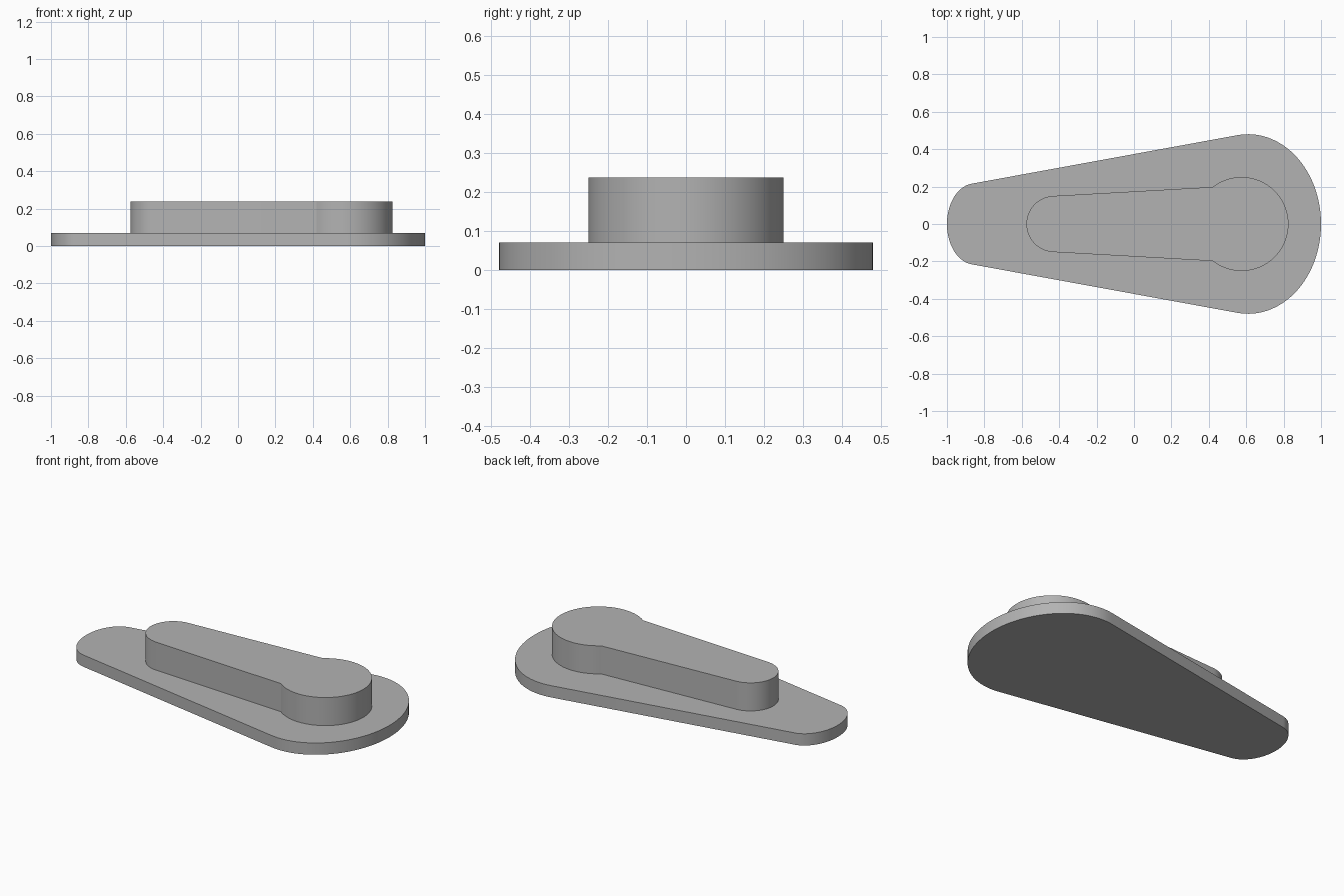
import bpy
import bmesh
from math import cos, sin, radians

if "Cube" in bpy.data.objects:
    bpy.data.objects.remove(bpy.data.objects["Cube"], do_unlink=True)

grey = bpy.data.materials.new("plain grey")
grey.use_nodes = True
colour = (0.45, 0.45, 0.45, 1)
grey.diffuse_color = colour
grey.node_tree.nodes["Principled BSDF"].inputs["Base Color"].default_value = colour


def arc(cx, rx, ry, start, end, steps):
    """Points on an elliptical arc centred on the x axis, angles in degrees."""
    angles = [radians(start + (end - start) * i / steps) for i in range(steps + 1)]
    return [(cx + rx * cos(a), ry * sin(a)) for a in angles]


def slab(name, outline, bottom, top):
    """Extrude a closed outline into a smooth-sided solid."""
    bm = bmesh.new()
    face = bm.faces.new([bm.verts.new((x, y, bottom)) for x, y in outline])
    raised = bmesh.ops.extrude_face_region(bm, geom=[face])["geom"]
    verts = [v for v in raised if isinstance(v, bmesh.types.BMVert)]
    bmesh.ops.translate(bm, verts=verts, vec=(0, 0, top - bottom))
    bmesh.ops.recalc_face_normals(bm, faces=bm.faces)
    mesh = bpy.data.meshes.new(name)
    bm.to_mesh(mesh)
    bm.free()
    mesh.materials.append(grey)
    obj = bpy.data.objects.new(name, mesh)
    bpy.context.collection.objects.link(obj)
    bpy.ops.object.select_all(action="DESELECT")
    obj.select_set(True)
    bpy.context.view_layer.objects.active = obj
    bpy.ops.object.shade_smooth_by_angle(angle=radians(30))
    return obj


# Tapered base plate: wide oval end joined by tangents to a narrow oval end
base = arc(0.61, 0.39, 0.48, -98.4, 98.4, 64) + arc(-0.85, 0.15, 0.217, 97, 263, 40)
slab("base_plate", base, 0, 0.07)

# Raised keyhole block: round head with a tapered, round-ended arm
block = arc(0.575, 0.251, 0.251, -128, 128, 64) + arc(-0.425, 0.15, 0.15, 93.3, 266.7, 40)
slab("raised_block", block, 0.07, 0.237)
